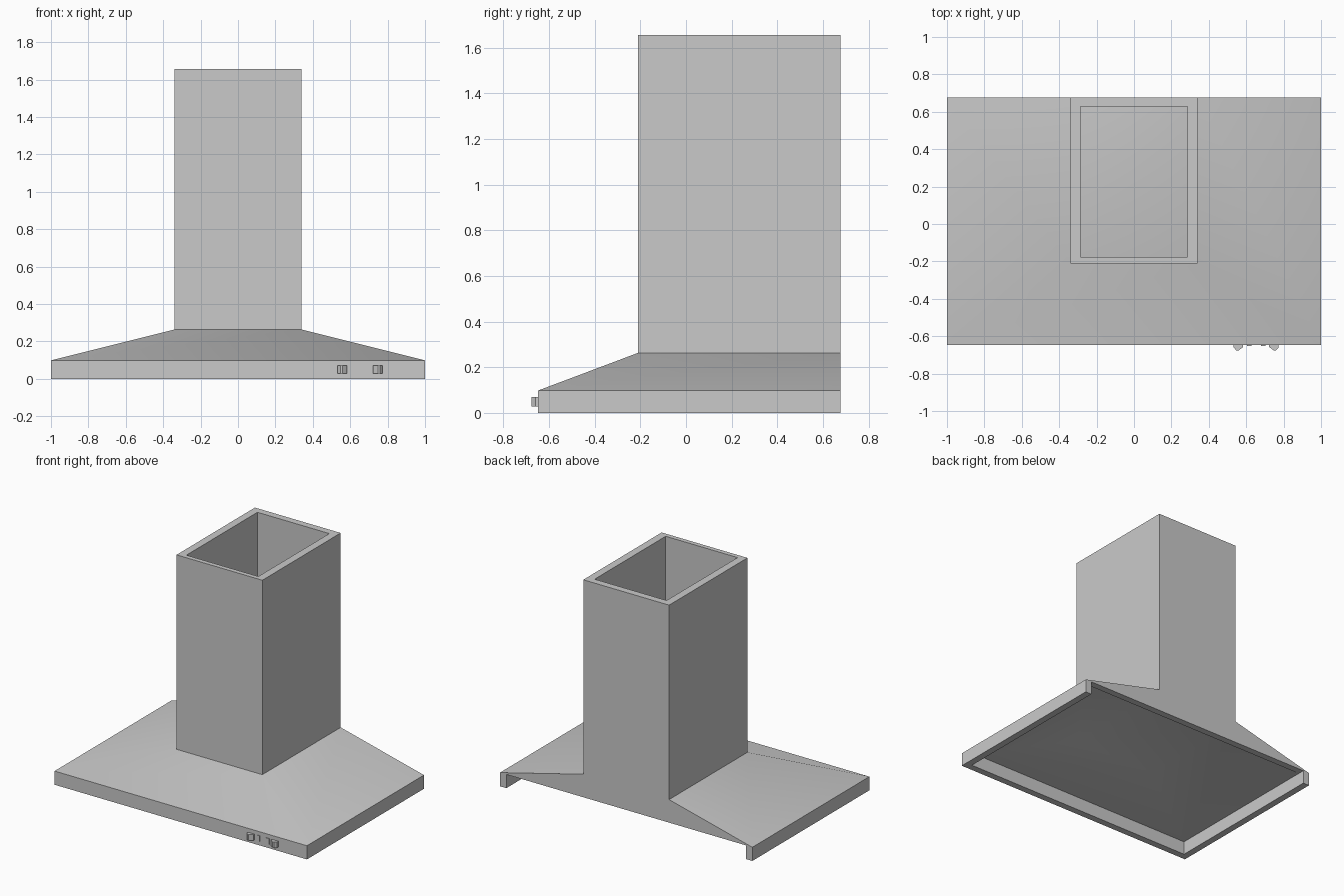
import bpy
import bmesh

cube = bpy.data.objects.get("Cube")
if cube:
    bpy.data.objects.remove(cube, do_unlink=True)

# Brushed steel colour
steel = bpy.data.materials.new("steel_grey")
steel.use_nodes = True
STEEL = (0.59, 0.59, 0.59, 1)
steel.diffuse_color = STEEL
steel.node_tree.nodes["Principled BSDF"].inputs["Base Color"].default_value = STEEL

# Main dimensions
W, FRONT, BACK = 1.0, -0.648, 0.677
RIM, WALL = 0.098, 0.05
DUCT_W, DUCT_FRONT = 0.34, -0.21
SHOULDER, TOP = 0.263, 1.656


def rect(half, y0, y1, z):
    """Rectangle centred on x, counter-clockwise from above."""
    return [(-half, y0, z), (half, y0, z), (half, y1, z), (-half, y1, z)]


def loft(name, rings, closed=False):
    """Skin consecutive rings; cap both ends, or join them if closed."""
    bm = bmesh.new()
    loops = [[bm.verts.new(p) for p in ring] for ring in rings]
    following = loops[1:] + loops[:1] if closed else loops[1:]
    for a, b in zip(loops, following):
        for i in range(len(a)):
            j = (i + 1) % len(a)
            bm.faces.new((a[i], a[j], b[j], b[i]))
    if not closed:
        bm.faces.new(loops[0][::-1])
        bm.faces.new(loops[-1])
    bmesh.ops.recalc_face_normals(bm, faces=bm.faces)
    mesh = bpy.data.meshes.new(name)
    bm.to_mesh(mesh)
    bm.free()
    mesh.materials.append(steel)
    obj = bpy.data.objects.new(name, mesh)
    bpy.context.collection.objects.link(obj)
    return obj


def prism(name, outline, z0, z1):
    """Extrude a plan outline vertically."""
    return loft(name, [[(x, y, z) for x, y in outline] for z in (z0, z1)])


# Hollow sloping canopy, softly shaded over its hips
inner = W - WALL
canopy = loft("canopy", [rect(DUCT_W, DUCT_FRONT, BACK - WALL, SHOULDER - 0.015),
                         rect(inner, FRONT + WALL, BACK - WALL, RIM),
                         rect(W, FRONT, BACK, RIM),
                         rect(DUCT_W, DUCT_FRONT, BACK, SHOULDER)])
bpy.context.view_layer.objects.active = canopy
canopy.select_set(True)
bpy.ops.object.shade_smooth_by_angle(angle=0.52)
canopy.select_set(False)

# U-shaped skirt below the canopy, open at the back
prism("skirt", [(-W, BACK), (-W, FRONT), (W, FRONT), (W, BACK),
                (inner, BACK), (inner, FRONT + WALL),
                (-inner, FRONT + WALL), (-inner, BACK)], 0, RIM)

# Chimney duct standing on the canopy, open at the top
hollow = (DUCT_W - 0.055, DUCT_FRONT + 0.033, BACK - WALL)
loft("chimney", [rect(DUCT_W, DUCT_FRONT, BACK, SHOULDER),
                 rect(DUCT_W, DUCT_FRONT, BACK, TOP),
                 rect(*hollow, TOP),
                 rect(*hollow, SHOULDER)], closed=True)

# Mirrored pair of wedge switches with flush buttons between them
CENTRE = 0.653
wedge = [(-0.12, 0), (-0.12, -0.012), (-0.105, -0.029),
         (-0.095, -0.029), (-0.07, -0.01), (-0.07, 0)]
for side, label in ((1, "right"), (-1, "left")):
    prism(label + "_switch",
          [(CENTRE + side * x, FRONT + y) for x, y in wedge], 0.028, 0.07)
    a, b = CENTRE - side * 0.05, CENTRE - side * 0.025
    prism(label + "_button", [(a, FRONT - 0.003), (b, FRONT - 0.003),
                              (b, FRONT), (a, FRONT)], 0.028, 0.07)
